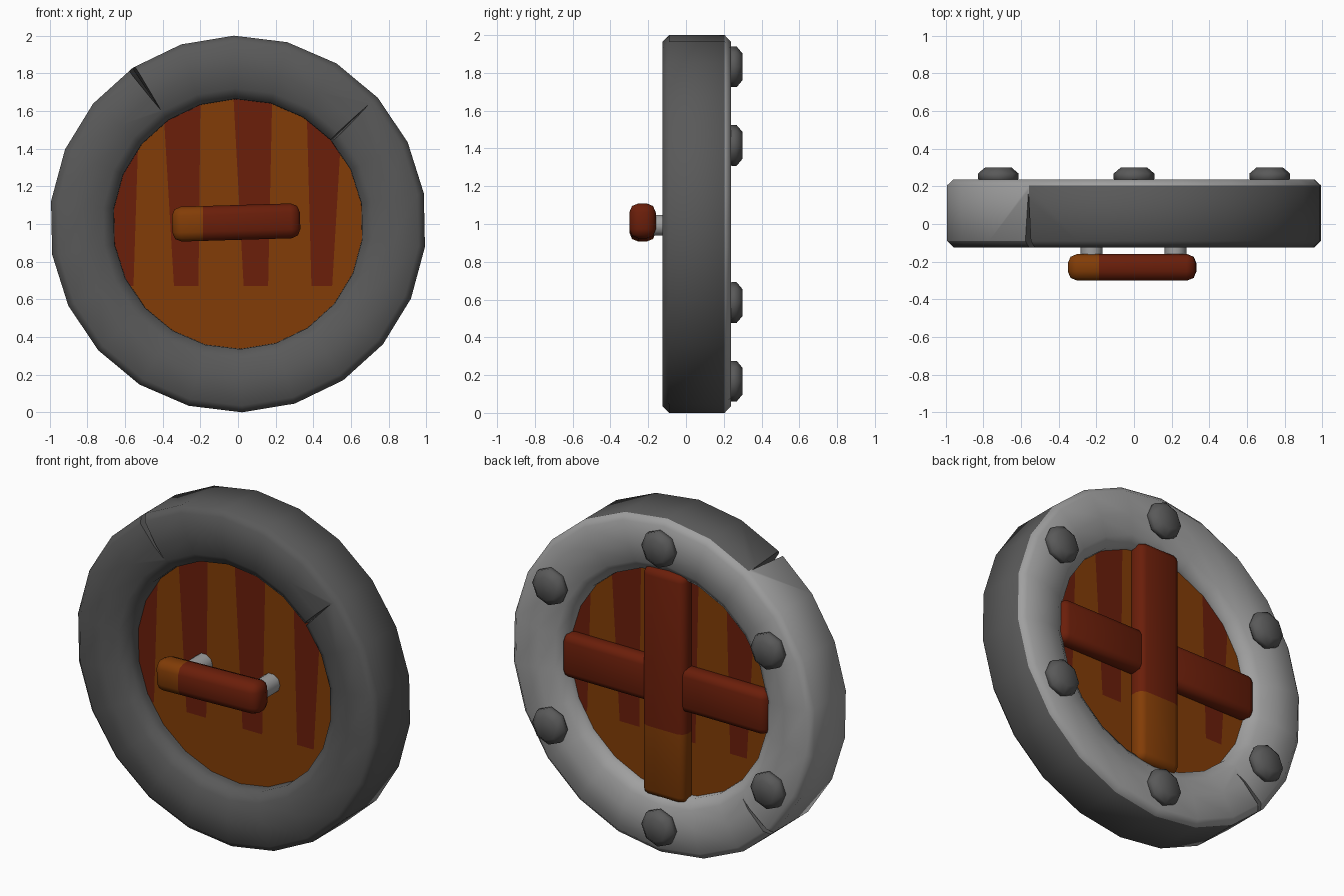
import bpy, bmesh, math
from mathutils import Vector, Matrix

if "Cube" in bpy.data.objects:
    bpy.data.objects.remove(bpy.data.objects["Cube"])

N = 22
START = math.radians(91.2)


def material(name, rgb):
    m = bpy.data.materials.new(name)
    m.diffuse_color = (*rgb, 1)
    m.use_nodes = True
    m.node_tree.nodes["Principled BSDF"].inputs["Base Color"].default_value = m.diffuse_color
    return m


DARK_METAL = material("dark_metal", (.10, .10, .10))
LIGHT_METAL = material("light_metal", (.35, .35, .35))
DARK_WOOD = material("dark_wood", (.145, .013, .003))
LIGHT_WOOD = material("light_wood", (.225, .046, .002))


def finish(name, bm, mats, angle=35):
    me = bpy.data.meshes.new(name)
    bm.to_mesh(me)
    bm.free()
    ob = bpy.data.objects.new(name, me)
    bpy.context.collection.objects.link(ob)
    for m in mats:
        me.materials.append(m)
    bpy.ops.object.select_all(action='DESELECT')
    ob.select_set(True)
    bpy.context.view_layer.objects.active = ob
    if angle:
        bpy.ops.object.shade_smooth_by_angle(angle=math.radians(angle))
    return ob


def lathe(bm, profile, n, start, centre, closed):
    """Spin (radius, y) points around an axis along y."""
    cx, cz = centre
    rings = [[bm.verts.new((cx + r * math.cos(start + math.tau * k / n), y,
                            cz + r * math.sin(start + math.tau * k / n)))
              for k in range(n)] for r, y in profile]
    table = {}
    for i in range(len(rings) if closed else len(rings) - 1):
        a, b = rings[i], rings[(i + 1) % len(rings)]
        for k in range(n):
            j = (k + 1) % n
            table[i, k] = bm.faces.new((a[k], a[j], b[j], b[k]))
    return rings, table


# Metal rim: dark front and side, light back and light left side section
bm = bmesh.new()
rim = [(.663, -.02), (.665, -.07), (.72, -.108), (.82, -.125), (.965, -.125), (1, -.09),
       (1, .205), (.965, .237), (.82, .237), (.72, .215), (.665, .175), (.663, .13)]
_, faces = lathe(bm, rim, N, START, (0, 1), True)
for (i, k), f in faces.items():
    f.material_index = int(6 <= i <= 10 or (i == 5 and 2 <= k <= 7))
bmesh.ops.recalc_face_normals(bm, faces=bm.faces)
rim_ob = finish("metal_rim", bm, [DARK_METAL, LIGHT_METAL], None)

# Cracks: thin wedges cut out of the rim
cracks = [
    [(-.40, -.13, 1.59), (-.605, -.15, 1.84), (-.565, -.15, 1.87),
     (-.575, .21, 1.85), (-.54, -.06, 1.79)],
    [(.71, -.13, 1.65), (.47, -.15, 1.44), (.50, -.15, 1.42), (.48, -.03, 1.43)],
    [(-.50, .24, .50), (-.75, .26, .30), (-.72, .26, .27), (-.73, .12, .29)],
]
for pts in cracks:
    bm = bmesh.new()
    for p in pts:
        bm.verts.new(p)
    bmesh.ops.convex_hull(bm, input=bm.verts)
    bmesh.ops.recalc_face_normals(bm, faces=bm.faces)
    cutter = finish("crack_cutter", bm, [DARK_METAL], None)
    cutter.hide_render = True
    bpy.context.view_layer.objects.active = rim_ob
    mod = rim_ob.modifiers.new("crack", 'BOOLEAN')
    mod.operation, mod.solver, mod.object = 'DIFFERENCE', 'EXACT', cutter
    bpy.ops.object.modifier_apply(modifier=mod.name)
    bpy.data.objects.remove(cutter)
rim_ob.select_set(True)
bpy.ops.object.shade_smooth_by_angle(angle=math.radians(55))

# Wooden panel: front and back discs with tapered stripes, mirrored on the back
Z0, Z1 = .67, 1.6
stripes = [((-.9, -.9), (-.555, -.525)), ((-.34, -.395), (-.21, -.20)),
           ((.03, -.02), (.16, .18)), ((.39, .365), (.50, .555))]


def edge_x(edge, z):
    return edge[0] + (edge[1] - edge[0]) * (z - Z0) / (Z1 - Z0)


def in_stripe(c):
    return c.z > Z0 and any(edge_x(l, c.z) < c.x < edge_x(r, c.z) for l, r in stripes)


def cut(bm, co, no):
    bmesh.ops.bisect_plane(bm, geom=bm.verts[:] + bm.edges[:] + bm.faces[:],
                           plane_co=co, plane_no=no)


for name, y, mirror in (("panel_front", 0, 1), ("panel_back", .14, -1)):
    bm = bmesh.new()
    ring = [bm.verts.new((.69 * math.cos(START + math.tau * k / N), y,
                          1 + .69 * math.sin(START + math.tau * k / N))) for k in range(N)]
    bm.faces.new(ring)
    cut(bm, (0, 0, Z0), (0, 0, 1))
    for pair in stripes:
        for e in pair:
            cut(bm, (e[0], 0, Z0), (Z1 - Z0, 0, e[0] - e[1]))
    for f in bm.faces:
        f.material_index = int(in_stripe(f.calc_center_median()))
        f.normal_update()
        if f.normal.y > 0:
            f.normal_flip()
    if mirror < 0:
        # mirroring x and turning the faces to +y
        bmesh.ops.rotate(bm, matrix=Matrix.Rotation(math.pi, 3, 'Z'),
                         cent=(0, y, 0), verts=bm.verts)
    finish(name, bm, [LIGHT_WOOD, DARK_WOOD], None)


# Bevelled wooden bars, optionally with a light end below a limit on one axis
def bar(name, centre, size, bevel, axis=0, limit=None, tilt=0):
    bm = bmesh.new()
    bmesh.ops.create_cube(bm, size=1)
    bmesh.ops.scale(bm, vec=size, verts=bm.verts)
    bmesh.ops.bevel(bm, geom=bm.edges[:], offset=bevel, segments=2, profile=.5,
                    affect='EDGES')
    bmesh.ops.rotate(bm, matrix=Matrix.Rotation(tilt, 3, 'Y'), verts=bm.verts)
    bmesh.ops.translate(bm, vec=centre, verts=bm.verts)
    if limit is not None:
        co, no = Vector(), Vector()
        co[axis], no[axis] = limit, 1
        cut(bm, co, no)
        for f in bm.faces:
            f.material_index = int(f.calc_center_median()[axis] < limit)
    finish(name, bm, [DARK_WOOD, LIGHT_WOOD], 50)


bar("handle", (-.01, -.23, 1.008), (.68, .14, .185), .048, 0, -.185, math.radians(-1.7))
bar("back_beam_vertical", (0, .168, 1), (.28, .115, 1.36), .04, 2, .74)
for side, label in ((-1, "left"), (1, "right")):
    bar("back_beam_" + label, (side * .385, .163, 1), (.58, .11, .26), .04)


# Handle posts and rim bolts
def turned(name, profile, n, x, z, mat):
    bm = bmesh.new()
    rings, _ = lathe(bm, profile, n, 0, (x, z), False)
    bm.faces.new(rings[0])
    bm.faces.new(rings[-1])
    bmesh.ops.recalc_face_normals(bm, faces=bm.faces)
    finish(name, bm, [mat], 60)


for x, label in ((-.225, "left"), (.22, "right")):
    turned("handle_post_" + label, [(.058, -.20), (.058, .02)], 10, x, .993, LIGHT_METAL)

for i in range(6):
    a = math.radians(30 + 60 * i)
    turned(f"bolt_{i + 1}", [(.09, .22), (.108, .24), (.108, .268), (.07, .30)], 8,
           .832 * math.cos(a), 1 + .832 * math.sin(a), DARK_METAL)
